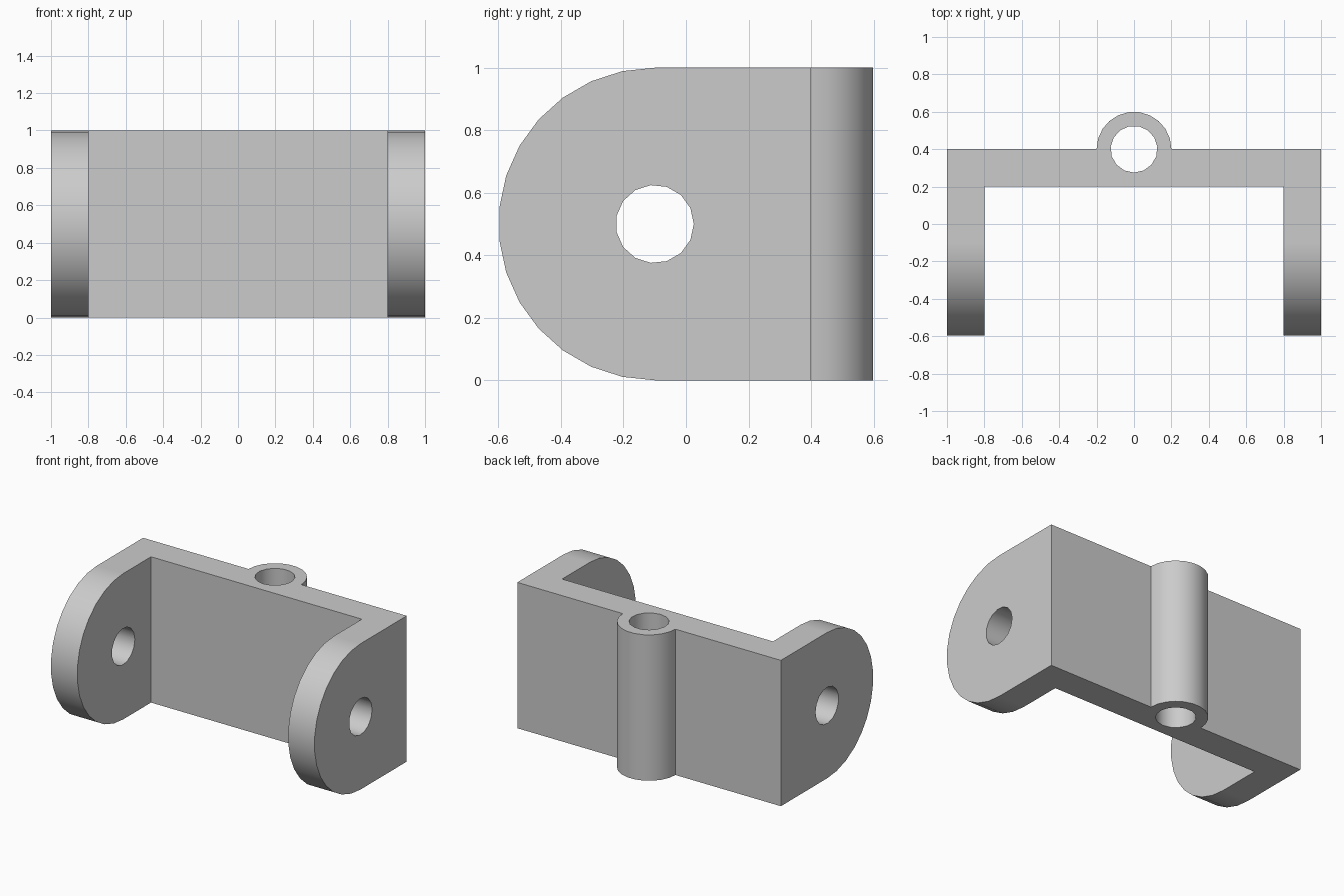
import bpy, bmesh
from math import radians, sin, cos
from mathutils import Vector

cube = bpy.data.objects.get("Cube")
if cube:
    bpy.data.objects.remove(cube, do_unlink=True)

grey = bpy.data.materials.new("plain grey")
grey.use_nodes = True
grey.diffuse_color = (0.6, 0.6, 0.6, 1)
grey.node_tree.nodes["Principled BSDF"].inputs["Base Color"].default_value = grey.diffuse_color


def arc(a, b, radius, start, end, steps):
    """Points along a circular arc in a plane, angles in degrees."""
    angles = [radians(start + (end - start) * i / steps) for i in range(steps + 1)]
    return [(a + radius * cos(t), b + radius * sin(t)) for t in angles]


def prism(name, profile, axis, low, high):
    """Extrude a profile along x (points are y, z) or z (points are x, y)."""
    bm = bmesh.new()
    if axis == "x":
        verts = [bm.verts.new((low, p, q)) for p, q in profile]
        offset = Vector((high - low, 0, 0))
    else:
        verts = [bm.verts.new((p, q, low)) for p, q in profile]
        offset = Vector((0, 0, high - low))
    face = bm.faces.new(verts)
    result = bmesh.ops.extrude_face_region(bm, geom=[face])
    moved = [v for v in result["geom"] if isinstance(v, bmesh.types.BMVert)]
    bmesh.ops.translate(bm, verts=moved, vec=offset)
    bmesh.ops.recalc_face_normals(bm, faces=bm.faces)
    mesh = bpy.data.meshes.new(name)
    bm.to_mesh(mesh)
    bm.free()
    mesh.materials.append(grey)
    obj = bpy.data.objects.new(name, mesh)
    bpy.context.scene.collection.objects.link(obj)
    return obj


def apply_boolean(target, cutter, operation):
    cutter.hide_render = True
    mod = target.modifiers.new("cut", "BOOLEAN")
    mod.object, mod.operation, mod.solver = cutter, operation, "EXACT"
    bpy.ops.object.modifier_apply(modifier=mod.name)
    bpy.data.objects.remove(cutter, do_unlink=True)


# Plan outline: back plate, two arms and the half-round barrel behind
plan = [(-1, -0.7), (-0.8, -0.7), (-0.8, 0.2), (0.8, 0.2), (0.8, -0.7), (1, -0.7), (1, 0.4)]
plan += arc(0, 0.4, 0.2, 0, 180, 11) + [(-1, 0.4)]
bracket = prism("hinge_bracket", plan, "z", -0.1, 1.1)
bpy.ops.object.select_all(action="DESELECT")
bracket.select_set(True)
bpy.context.view_layer.objects.active = bracket

# Side outline rounds the arm ends
side = [(0.7, 0), (0.7, 1)] + arc(-0.1, 0.5, 0.5, 90, 270, 15)
apply_boolean(bracket, prism("side_outline", side, "x", -1.2, 1.2), "INTERSECT")

# Cross hole through both arms and upright hole through the barrel
cross = arc(-0.1, 0.5, 0.125, 0, 360, 15)[:-1]
apply_boolean(bracket, prism("cross_hole", cross, "x", -1.2, 1.2), "DIFFERENCE")
upright = arc(0, 0.4, 0.125, -90, 270, 15)[:-1]
apply_boolean(bracket, prism("upright_hole", upright, "z", -0.2, 1.2), "DIFFERENCE")

# Smooth the curved surfaces and keep the flat ones flat
bpy.ops.object.shade_smooth_by_angle(angle=radians(30))
weighted = bracket.modifiers.new("weighted normals", "WEIGHTED_NORMAL")
weighted.keep_sharp = True
